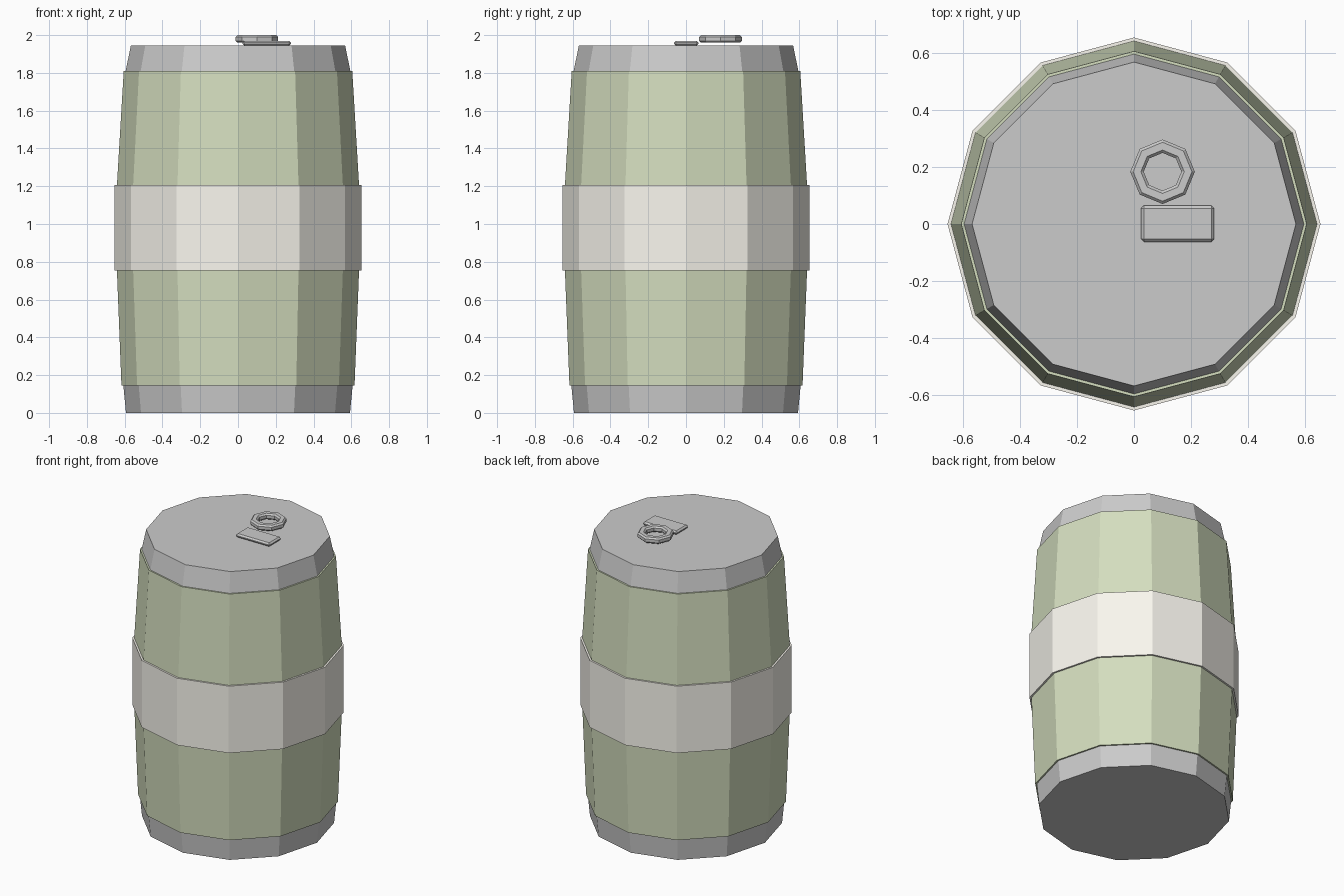
import bpy, bmesh
from math import sin, cos, tau

if "Cube" in bpy.data.objects:
    bpy.data.objects.remove(bpy.data.objects["Cube"])


def material(name, color):
    mat = bpy.data.materials.new(name)
    mat.diffuse_color = (*color, 1)
    mat.use_nodes = True
    mat.node_tree.nodes["Principled BSDF"].inputs["Base Color"].default_value = mat.diffuse_color
    return mat


def lathe(name, profile, sides, centre=(0, 0), closed=False, mat=None):
    """Spin (radius, z) points round a vertical axis; closed makes a ring, otherwise ends are capped."""
    bm = bmesh.new()
    rings = [[bm.verts.new((centre[0] + r * cos(tau * i / sides),
                            centre[1] + r * sin(tau * i / sides), z))
              for i in range(sides)] for r, z in profile]
    pairs = list(zip(rings, rings[1:]))
    if closed:
        pairs.append((rings[-1], rings[0]))
    else:
        bm.faces.new(rings[0])
        bm.faces.new(rings[-1])
    for a, b in pairs:
        for i in range(sides):
            j = (i + 1) % sides
            bm.faces.new((a[i], a[j], b[j], b[i]))
    bmesh.ops.recalc_face_normals(bm, faces=bm.faces)
    mesh = bpy.data.meshes.new(name)
    bm.to_mesh(mesh)
    bm.free()
    obj = bpy.data.objects.new(name, mesh)
    bpy.context.collection.objects.link(obj)
    if mat:
        mesh.materials.append(mat)
    return obj


green = material("green paint", (0.66, 0.73, 0.52))
cream = material("cream label", (0.95, 0.93, 0.86))

# Can: metal ends, bulging painted body and wide label band
lathe("bottom_end", [(0.593, 0), (0.607, 0.145)], 12)
lathe("body", [(0.617, 0.145), (0.641, 0.755), (0.641, 1.205), (0.605, 1.81)], 12, mat=green)
lathe("label_band", [(0.63, 0.753), (0.653, 0.753), (0.653, 1.207), (0.63, 1.207)],
      12, closed=True, mat=cream)
lathe("top_end", [(0.595, 1.81), (0.567, 1.945)], 12)

# Pull ring with chamfered section
lathe("pull_ring", [(0.076, 1.96), (0.103, 1.96), (0.113, 1.97), (0.113, 1.99),
                    (0.103, 2.0), (0.076, 2.0), (0.066, 1.99), (0.066, 1.97)],
      8, centre=(0.10, 0.183), closed=True)

# Flat tab beside the ring
bpy.ops.mesh.primitive_cube_add(size=1, location=(0.153, 0.001, 1.957))
tab = bpy.context.object
tab.name = "opening_tab"
tab.scale = (0.256, 0.128, 0.026)
bpy.ops.object.transform_apply(location=False, rotation=False, scale=True)
bevel = tab.modifiers.new("chamfer", 'BEVEL')
bevel.width = 0.01
bevel.segments = 1
